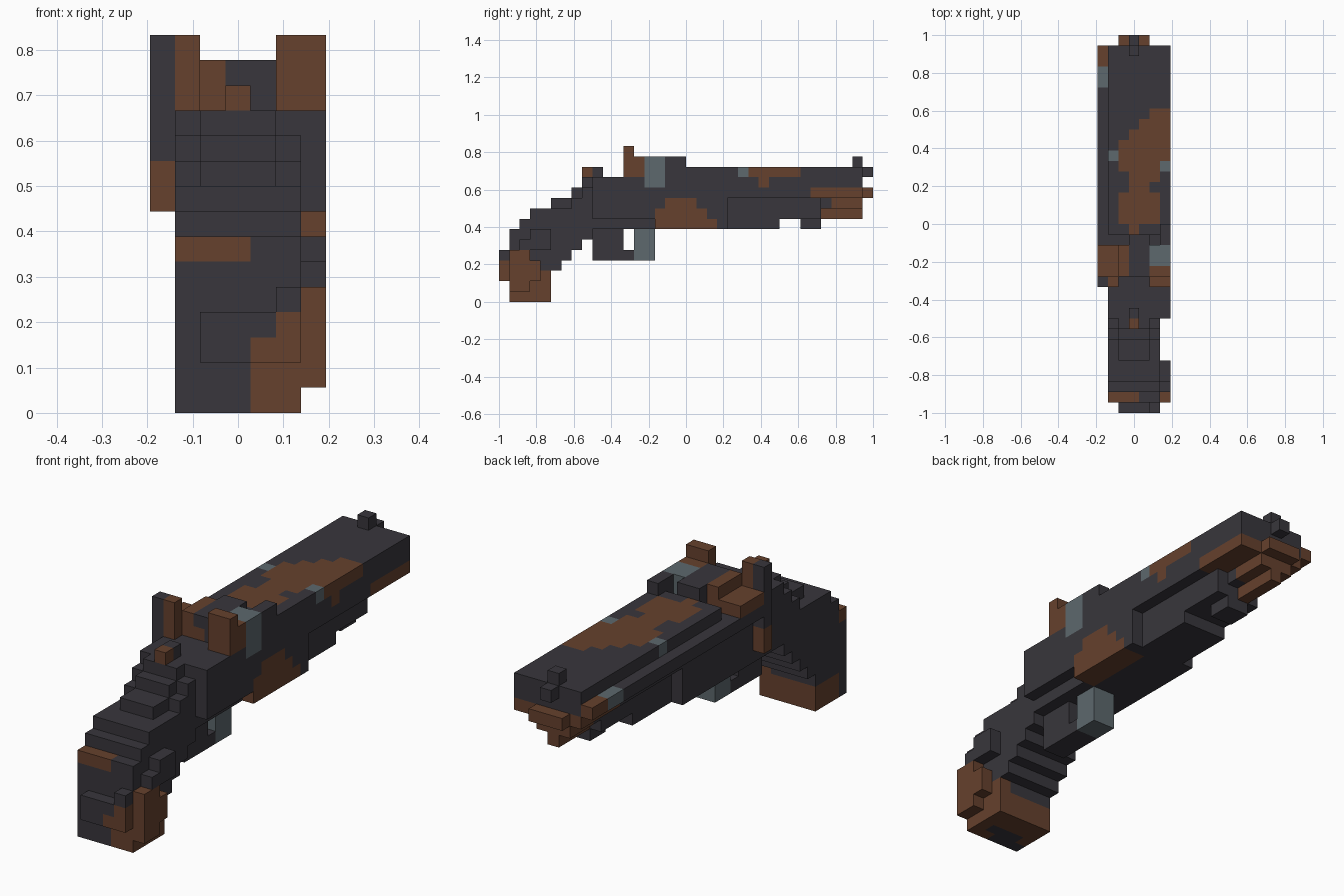
import bpy, bmesh

if "Cube" in bpy.data.objects:
    bpy.data.objects.remove(bpy.data.objects["Cube"])

U = 1 / 18  # edge length of one block


def material(name, rgb):
    lin = [((c / 255 + 0.055) / 1.055) ** 2.4 for c in rgb] + [1]
    m = bpy.data.materials.new(name)
    m.use_nodes = True
    m.diffuse_color = lin
    m.node_tree.nodes["Principled BSDF"].inputs["Base Color"].default_value = lin
    return m


DARK, RUST, STEEL = 0, 1, 2
MATS = [material("dark_metal", (56, 54, 60)),
        material("rust_brown", (102, 65, 45)),
        material("grey_steel", (93, 104, 109))]


def cells(b):
    # block span: columns i0..i1 inclusive, rows j0..j1 and layers k0..k1 half open
    i0, i1, j0, j1, k0, k1 = b
    return [(i, j, k) for i in range(i0, i1 + 1)
            for j in range(j0, j1) for k in range(k0, k1)]


grid, parts = {}, []  # cell -> colour, and the cells of each part


def part(name, boxes, colour=DARK, paint=()):
    own = []
    for b in boxes:
        for c in cells(b):
            if c not in grid:
                grid[c] = colour
                own.append(c)
    mine = set(own)
    for col, b in paint:
        for c in cells(b):
            if c in mine:
                grid[c] = col
    parts.append((name, own))


# Grip: a stair of columns, (bottom, top) per row
steps = [(0, 7), (0, 8), (0, 9), (0, 9), (3, 10), (4, 10), (5, 11), (6, 12)]
grip = []
for j, (lo, hi) in enumerate(steps, 1):
    cut = 1 if j > 4 else 0
    grip += [(-2, 2, j, j + 1, lo, hi - cut), (-1, 1, j, j + 1, lo, hi)]
part("grip", grip, paint=[
    (RUST, (-2, 0, 1, 2, 6, 7)), (RUST, (1, 2, 1, 2, 0, 3)),
    (RUST, (2, 2, 1, 5, 0, 3)), (RUST, (2, 2, 1, 4, 3, 4)),
    (RUST, (-2, -2, 2, 5, 0, 2)), (RUST, (-2, 2, 4, 5, 0, 2)),
    (RUST, (-2, 2, 3, 5, 0, 1))])
part("grip_back_plate", [(-1, 2, 0, 1, 2, 4), (2, 2, 0, 1, 4, 5)],
     paint=[(RUST, (1, 2, 0, 1, 2, 3)), (RUST, (2, 2, 0, 1, 3, 4))])
part("grip_side_fin", [(3, 3, 1, 3, 1, 5), (3, 3, 3, 4, 2, 4)], RUST)
part("grip_side_ridge", [(3, 3, 2, 5, 5, 6), (3, 3, 3, 5, 6, 7)])

# Rear sight nubs
part("rear_sight", [(0, 0, 8, 10, 12, 13)], paint=[(RUST, (0, 0, 8, 9, 12, 13))])

# Receiver
part("receiver", [(-2, 2, 9, 17, 7, 12), (3, 3, 9, 15, 8, 12),
                  (3, 3, 15, 22, 7, 12), (-2, 2, 17, 22, 7, 12)],
     paint=[(RUST, (2, 3, 15, 20, 7, 9)), (RUST, (2, 3, 20, 21, 7, 8)),
            (RUST, (3, 3, 16, 19, 9, 10)), (STEEL, (3, 3, 14, 16, 11, 12))])

# Trigger guard with its steel front
part("trigger_guard", [(0, 1, 9, 12, 4, 7), (0, 1, 12, 13, 4, 5)])
part("trigger_guard_front", [(0, 1, 13, 15, 4, 7)], STEEL)

# Hammer posts and breech cover
part("left_post", [(2, 3, 12, 13, 12, 15), (2, 3, 13, 16, 12, 14)], RUST,
     [(STEEL, (2, 3, 14, 16, 12, 14))])
part("left_post_block", [(3, 3, 16, 18, 12, 14)])
part("right_post", [(-3, -3, 12, 13, 8, 15), (-2, -2, 12, 13, 12, 15),
                    (-3, -2, 13, 16, 12, 13)], RUST,
     [(DARK, (-3, -3, 12, 13, 10, 15))])
part("breech_cover", [(-1, -1, 13, 16, 12, 14), (0, 1, 13, 17, 12, 14)],
     paint=[(RUST, (-1, -1, 13, 16, 12, 14)), (RUST, (0, 0, 13, 14, 12, 13))])

# Barrel, with its rust spreading over the top
top_rust = [(0, 0, 17, 18), (-1, 2, 18, 21), (0, 1, 21, 22), (0, 2, 22, 23),
            (-1, 2, 23, 24), (-1, 3, 24, 26), (0, 3, 26, 27), (1, 3, 27, 28),
            (2, 3, 28, 29)]
part("barrel", [(-2, 3, 17, 35, 12, 13), (-2, 3, 22, 35, 10, 12)],
     paint=[(RUST, b + (12, 13)) for b in top_rust] +
           [(STEEL, (-2, -2, 24, 25, 12, 13)), (STEEL, (3, 3, 23, 24, 12, 13)),
            (RUST, (3, 3, 25, 26, 11, 12)), (RUST, (-2, 3, 30, 35, 10, 11))])
part("side_rail", [(-3, -3, 13, 35, 11, 12)],
     paint=[(RUST, (-3, -3, 33, 35, 11, 12)), (STEEL, (-3, -3, 31, 33, 11, 12))])

# Fore-end and muzzle
part("fore_end", [(-1, 2, 22, 27, 7, 10), (-1, 2, 27, 31, 8, 10),
                  (0, 1, 29, 31, 7, 8)])
part("muzzle", [(-1, 1, 31, 35, 9, 10), (0, 0, 31, 35, 8, 9),
                (-1, 1, 35, 36, 10, 11)], RUST, [(DARK, (-1, 1, 31, 32, 9, 10))])
part("front_sight", [(0, 0, 34, 35, 13, 14), (0, 0, 35, 36, 12, 13)])

# Corner loops of a block's six faces, keyed by direction
FACES = {(1, 0, 0): [(1, 0, 0), (1, 1, 0), (1, 1, 1), (1, 0, 1)],
         (-1, 0, 0): [(0, 1, 0), (0, 0, 0), (0, 0, 1), (0, 1, 1)],
         (0, 1, 0): [(1, 1, 0), (0, 1, 0), (0, 1, 1), (1, 1, 1)],
         (0, -1, 0): [(0, 0, 0), (1, 0, 0), (1, 0, 1), (0, 0, 1)],
         (0, 0, 1): [(0, 0, 1), (1, 0, 1), (1, 1, 1), (0, 1, 1)],
         (0, 0, -1): [(0, 1, 0), (1, 1, 0), (1, 0, 0), (0, 0, 0)]}

# Make each part's mesh from the outer faces only
for name, own in parts:
    bm = bmesh.new()
    for i, j, k in own:
        for (dx, dy, dz), loop in FACES.items():
            if (i + dx, j + dy, k + dz) in grid:
                continue
            f = bm.faces.new([bm.verts.new(((i + a - 0.5) * U, (j + b - 18) * U, (k + c) * U))
                              for a, b, c in loop])
            f.material_index = grid[(i, j, k)]
    bmesh.ops.remove_doubles(bm, verts=bm.verts[:], dist=1e-4)
    bmesh.ops.dissolve_limit(bm, angle_limit=0.01, verts=bm.verts[:],
                             edges=bm.edges[:], delimit={'MATERIAL'})
    me = bpy.data.meshes.new(name)
    bm.to_mesh(me)
    bm.free()
    for m in MATS:
        me.materials.append(m)
    bpy.context.collection.objects.link(bpy.data.objects.new(name, me))
